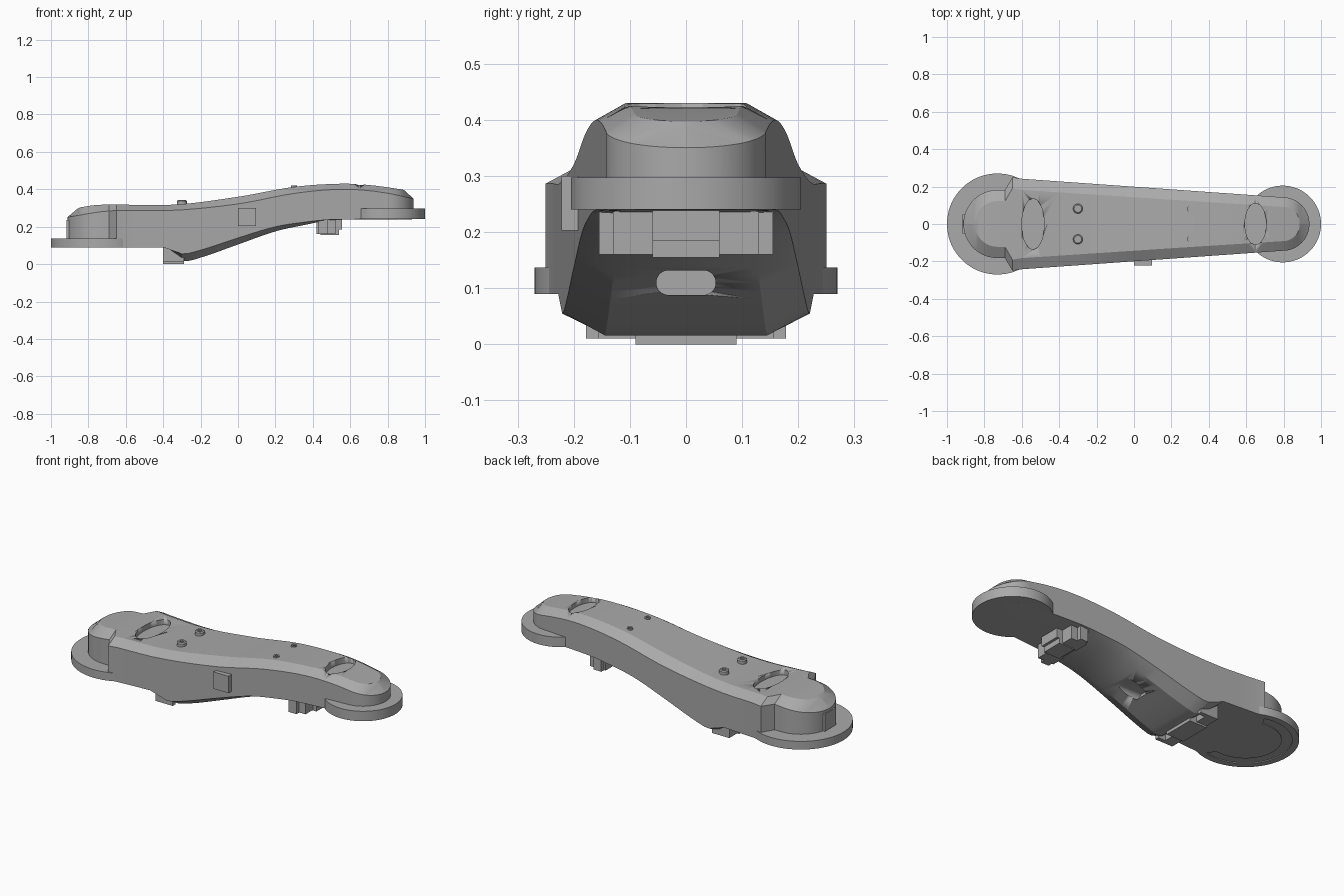
import bpy, bmesh, math

cube = bpy.data.objects.get("Cube")
if cube:
    bpy.data.objects.remove(cube, do_unlink=True)

grey = bpy.data.materials.new("plain_grey")
grey.use_nodes = True
grey.diffuse_color = (0.4, 0.4, 0.4, 1)
grey.node_tree.nodes["Principled BSDF"].inputs["Base Color"].default_value = (0.4, 0.4, 0.4, 1)


def finish(name, bm, smooth=True):
    bmesh.ops.recalc_face_normals(bm, faces=bm.faces)
    mesh = bpy.data.meshes.new(name)
    bm.to_mesh(mesh)
    bm.free()
    obj = bpy.data.objects.new(name, mesh)
    bpy.context.collection.objects.link(obj)
    mesh.materials.append(grey)
    if smooth:
        bpy.ops.object.select_all(action="DESELECT")
        obj.select_set(True)
        bpy.context.view_layer.objects.active = obj
        bpy.ops.object.shade_smooth_by_angle(angle=math.radians(25))
    return obj


def loft(name, rings, smooth=True):
    """Skin closed rings of equal length and cap both ends."""
    bm = bmesh.new()
    rows = [[bm.verts.new(p) for p in ring] for ring in rings]
    n = len(rows[0])
    for a, b in zip(rows, rows[1:]):
        for i in range(n):
            bm.faces.new((a[i], a[(i + 1) % n], b[(i + 1) % n], b[i]))
    bm.faces.new(rows[0])
    bm.faces.new(rows[-1])
    bmesh.ops.remove_doubles(bm, verts=bm.verts, dist=0.0001)
    return finish(name, bm, smooth)


def ellipse(x, y, z, rx, ry, n=64):
    return [(x + rx * math.cos(math.tau * i / n), y + ry * math.sin(math.tau * i / n), z)
            for i in range(n)]


def turned(name, x, y, profile, n=64):
    return loft(name, [ellipse(x, y, z, r, r, n) for r, z in profile])


def box(name, x0, x1, y0, y1, z0, z1):
    return loft(name, [[(x, y0, z0), (x, y1, z0), (x, y1, z1), (x, y0, z1)] for x in (x0, x1)], False)


def sample(curve, x, smooth=True):
    """Interpolate a curve of (x, value) points, with averaged slopes when smooth."""
    if x <= curve[0][0]:
        return curve[0][1]
    for i in range(len(curve) - 1):
        (xa, a), (xb, b) = curve[i], curve[i + 1]
        if x <= xb:
            t, h = (x - xa) / (xb - xa), xb - xa
            if not smooth:
                return a + (b - a) * t
            p, q = curve[max(i - 1, 0)], curve[min(i + 2, len(curve) - 1)]
            ma, mb = (b - p[1]) / (xb - p[0]) * h, (q[1] - a) / (q[0] - xa) * h
            return ((2*t**3 - 3*t*t + 1) * a + (t**3 - 2*t*t + t) * ma
                    + (3*t*t - 2*t**3) * b + (t**3 - t*t) * mb)
    return curve[-1][1]


# Body curves along its length
top = [(-0.92, 0.29), (-0.74, 0.317), (-0.35, 0.317), (0, 0.36), (0.3, 0.413),
       (0.55, 0.43), (0.7, 0.423), (0.87, 0.4), (0.94, 0.385)]
edge = [(-0.92, 0.25), (-0.68, 0.285), (-0.35, 0.287), (0, 0.322), (0.3, 0.378),
        (0.55, 0.4), (0.75, 0.387), (0.94, 0.35)]
wall = [(-0.65, 0.25), (-0.6, 0.242), (0.795, 0.143)]
inset = [(-0.68, 0.06), (0.3, 0.055), (0.94, 0.05)]
under = [(-0.92, 0.09), (-0.4, 0.09), (-0.3, 0.018), (-0.2, 0.035), (0, 0.105),
         (0.2, 0.175), (0.36, 0.21), (0.5, 0.235), (0.94, 0.24)]
under_edge = [(-0.92, 0.09), (-0.4, 0.09), (-0.3, 0.055), (-0.2, 0.075), (0, 0.14),
              (0.2, 0.2), (0.36, 0.225), (0.5, 0.238), (0.94, 0.24)]
NOSE_X, NOSE_R, TAIL_X, TAIL_R = 0.795, 0.143, -0.73, 0.182


def section(x):
    zt, ze, c = sample(top, x), sample(edge, x), sample(inset, x, False)
    if x > NOSE_X or x < TAIL_X:
        d, r = (x - NOSE_X, NOSE_R) if x > 0 else (TAIL_X - x, TAIL_R)
        yw = math.sqrt(max(r * r - d * d, 1e-6))
        yt = math.sqrt(max((r - c) ** 2 - d * d, 0.0))
        if d > r - c:
            zt = ze + (zt - ze) * max(r - d, 0) / c
        yt = max(yt, yw * 0.02)
    else:
        yw = TAIL_R if x < -0.69 else sample([(-0.69, TAIL_R), (-0.65, 0.25)], x, False)
        if x > -0.65:
            yw = sample(wall, x, False)
        yt = yw - c
    yb, zb, zu = yw * 0.66, sample(under, x, x > -0.28), sample(under_edge, x, x > -0.28)
    half = [(yt, zt), (yw, ze), (yw, zu), (yb, zb)]
    return [(x, y, z) for y, z in half] + [(x, -y, z) for y, z in reversed(half)]


arc = [i * math.pi / 32 for i in range(17)]
stations = [TAIL_X - TAIL_R * math.cos(a) for a in arc] + [-0.69, -0.65, -0.6, -0.5, -0.4, -0.3]
stations += [-0.27 + 0.04 * i for i in range(26)]
stations += [NOSE_X + NOSE_R * math.sin(a) for a in arc]
body = loft("body", [section(x) for x in stations])


def cut(cutter):
    cutter.hide_render = True
    cutter.hide_viewport = True
    cutter.display_type = "WIRE"
    mod = body.modifiers.new(cutter.name, "BOOLEAN")
    mod.operation = "DIFFERENCE"
    mod.solver = "EXACT"
    mod.object = cutter


# Oval pockets in the top and a slot in the underside
for name, x, rx, ry, floor in (("wide_pocket_cutter", -0.54, 0.06, 0.135, 0.288),
                               ("narrow_pocket_cutter", 0.65, 0.057, 0.11, 0.395)):
    cut(loft(name, [ellipse(x, 0, z, rx, ry) for z in (floor, 0.6)]))
slot = []
for i in range(32):
    a = math.tau * (i + 0.5) / 32
    slot.append((math.copysign(0.031, math.cos(a)) + 0.022 * math.cos(a), 0.11 + 0.022 * math.sin(a)))
cut(loft("slot_cutter", [[(x, y, z) for y, z in slot] for x in (-0.08, 0.2)]))

# End discs with shallow recesses below
turned("wide_disc", -0.73, 0, [(0.235, 0.095), (0.235, 0.09), (0.27, 0.09), (0.27, 0.137)], 96)
turned("narrow_disc", 0.795, 0, [(0.14, 0.252), (0.14, 0.24), (0.205, 0.24), (0.205, 0.297)], 96)

# Bolt heads on the top
for side, s in (("left", 1), ("right", -1)):
    turned("wide_bolt_" + side, -0.3, 0.082 * s,
           [(0.026, 0.3), (0.026, 0.338), (0.02, 0.343), (0.011, 0.343), (0.011, 0.335)], 24)
    turned("narrow_bolt_" + side, 0.3, 0.08 * s,
           [(0.016, 0.4), (0.016, 0.42), (0.008, 0.42), (0.008, 0.414)], 24)

# Side plate and tail plate
box("side_plate", 0, 0.095, -0.222, -0.185, 0.203, 0.3)
box("tail_plate", -0.917, -0.88, -0.05, 0.05, 0.137, 0.235)

# Brackets under both ends
box("wide_bracket_centre", -0.4, -0.29, -0.09, 0.09, 0, 0.12)
box("narrow_bracket_centre", 0.44, 0.54, -0.06, 0.06, 0.155, 0.26)
box("narrow_bracket_back", 0.43, 0.48, -0.155, 0.155, 0.16, 0.25)
for side, s in (("left", 1), ("right", -1)):
    box("wide_bracket_wing_" + side, -0.4, -0.335, 0.08 * s, 0.178 * s, 0.01, 0.12)
    box("wide_bracket_rib_" + side, -0.335, -0.29, 0.155 * s, 0.178 * s, 0.01, 0.1)
    box("narrow_bracket_wing_" + side, 0.42, 0.52, 0.05 * s, 0.13 * s, 0.16, 0.25)
box("narrow_bracket_tab", 0.53, 0.555, -0.06, 0.06, 0.185, 0.26)
